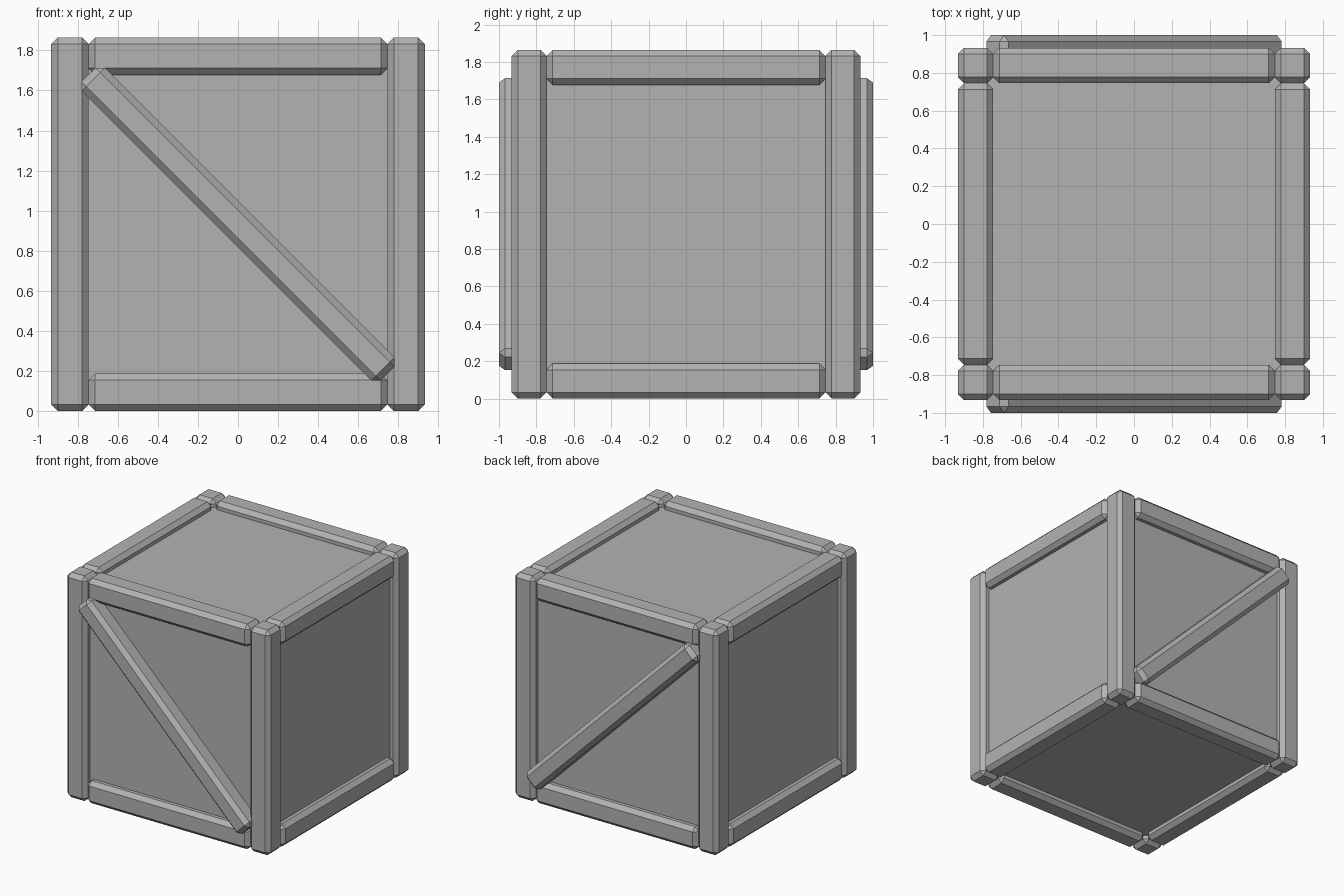
import bpy
import bmesh
from math import radians
from mathutils import Matrix, Vector

cube = bpy.data.objects.get("Cube")
if cube:
    bpy.data.objects.remove(cube, do_unlink=True)

HALF = 0.9325           # outer half size of the frame
BEAM = 0.187            # thickness of posts and rails
CHAMFER = 0.033
MID = HALF - BEAM / 2   # centre line of the beams
SPAN = 2 * (HALF - BEAM)

grey = bpy.data.materials.new("plain_grey")
grey.use_nodes = True
colour = (0.45, 0.45, 0.45, 1)
grey.diffuse_color = colour
grey.node_tree.nodes["Principled BSDF"].inputs["Base Color"].default_value = colour


def beam(name, size, centre, chamfer=CHAMFER, tilt=0):
    """Box with flat chamfered edges, tilted about the y axis."""
    bm = bmesh.new()
    bmesh.ops.create_cube(bm, size=1)
    bmesh.ops.scale(bm, vec=size, verts=bm.verts)
    if chamfer:
        bmesh.ops.bevel(bm, geom=bm.edges[:], offset=chamfer,
                        segments=1, affect='EDGES')
    bm.transform(Matrix.Translation(Vector(centre) + Vector((0, 0, HALF)))
                 @ Matrix.Rotation(radians(tilt), 4, 'Y'))
    mesh = bpy.data.meshes.new(name)
    bm.to_mesh(mesh)
    bm.free()
    mesh.materials.append(grey)
    obj = bpy.data.objects.new(name, mesh)
    bpy.context.scene.collection.objects.link(obj)


# Recessed panels on all six sides
core = 2 * 0.87
beam("inner_box", (core, core, core), (0, 0, 0), chamfer=0)

# Corner posts
for sy, depth in ((-1, "front"), (1, "back")):
    for sx, side in ((-1, "right"), (1, "left")):
        beam(f"{depth}_{side}_post", (BEAM, BEAM, 2 * HALF), (sx * MID, sy * MID, 0))

# Top and bottom rails
for sz, level in ((-1, "bottom"), (1, "top")):
    for s, depth, side in ((-1, "front", "right"), (1, "back", "left")):
        beam(f"{level}_{depth}_rail", (SPAN, BEAM, BEAM), (0, s * MID, sz * MID))
        beam(f"{level}_{side}_rail", (BEAM, SPAN, BEAM), (s * MID, 0, sz * MID))

# Diagonal braces on the front and back
BRACE = 0.164
for sy, depth in ((-1, "front"), (1, "back")):
    beam(f"{depth}_brace", (2.11, BRACE, BRACE), (0, sy * (1 - BRACE / 2), 0), tilt=45)
